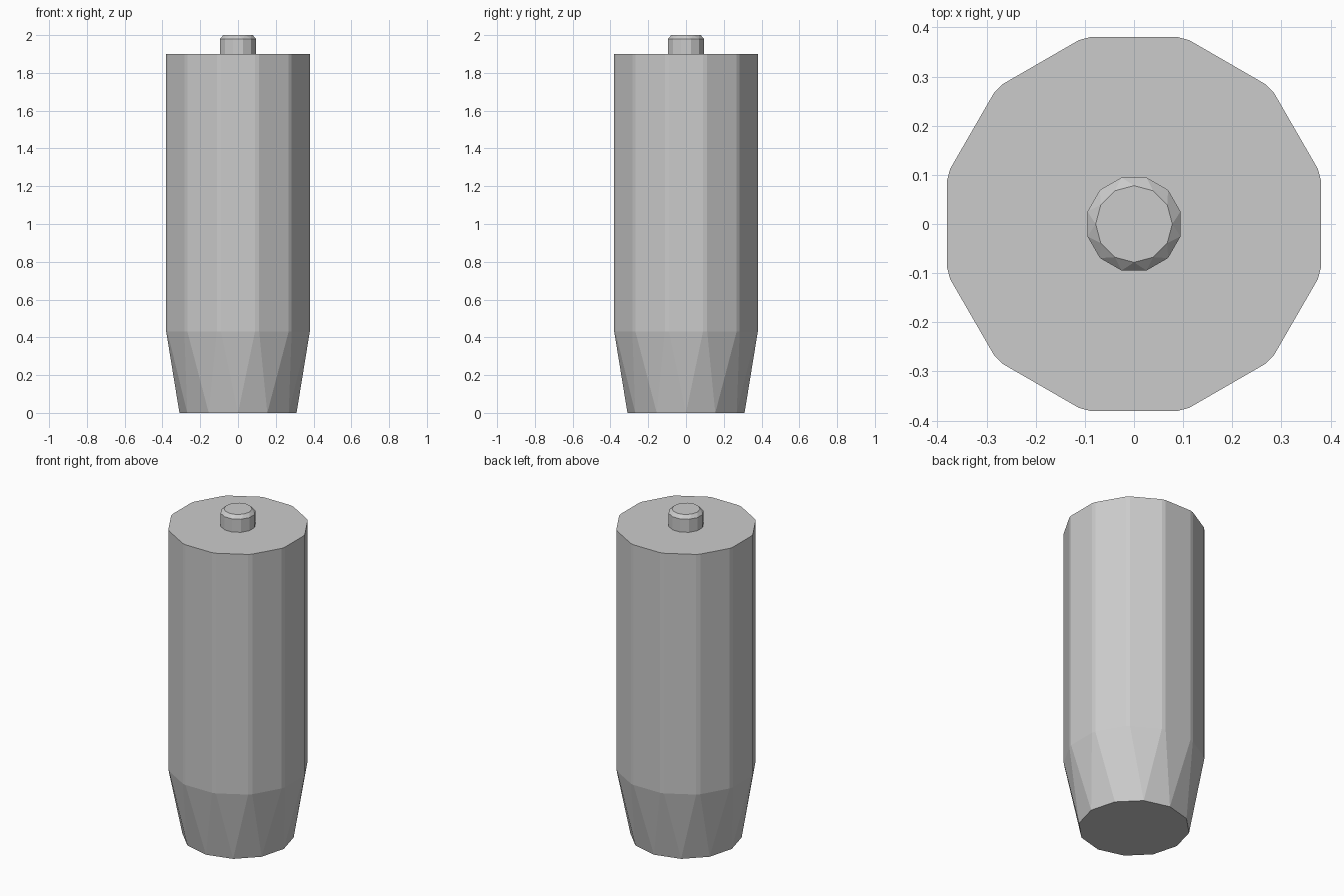
import bpy, bmesh
from math import sin, cos, radians

if "Cube" in bpy.data.objects:
    bpy.data.objects.remove(bpy.data.objects["Cube"])


def ring(radius, z, angles):
    return [(radius * cos(radians(a)), radius * sin(radians(a)), z) for a in angles]


def convex_part(name, rings, open_bottom=False):
    """Faceted convex solid wrapped around stacked rings."""
    bm = bmesh.new()
    for r in rings:
        for p in r:
            bm.verts.new(p)
    bmesh.ops.convex_hull(bm, input=bm.verts[:])
    bmesh.ops.dissolve_limit(bm, angle_limit=radians(0.5),
                             verts=bm.verts[:], edges=bm.edges[:])
    bmesh.ops.recalc_face_normals(bm, faces=bm.faces[:])
    if open_bottom:
        bottom = [f for f in bm.faces if f.normal.z < -0.9]
        bmesh.ops.delete(bm, geom=bottom, context='FACES_ONLY')
    mesh = bpy.data.meshes.new(name)
    bm.to_mesh(mesh)
    bm.free()
    obj = bpy.data.objects.new(name, mesh)
    bpy.context.collection.objects.link(obj)
    return obj


# Angle patterns: plain twelve-gon, half-step turned, and with clipped corners
on_axis = [30 * k for k in range(12)]
turned = [30 * k + 15 for k in range(12)]
clipped = [30 * k + s for k in range(12) for s in (-13.3, 13.3)]

# Main cylinder body with a faceted taper to the foot
convex_part("body", [ring(0.31, 0.0, on_axis),
                     ring(0.3905, 0.43, clipped),
                     ring(0.3905, 1.90, clipped)])

# Small pin on top with faceted chamfer
convex_part("top_pin", [ring(0.098, 1.90, turned),
                        ring(0.098, 1.98, turned),
                        ring(0.078, 2.0, on_axis)], open_bottom=True)
